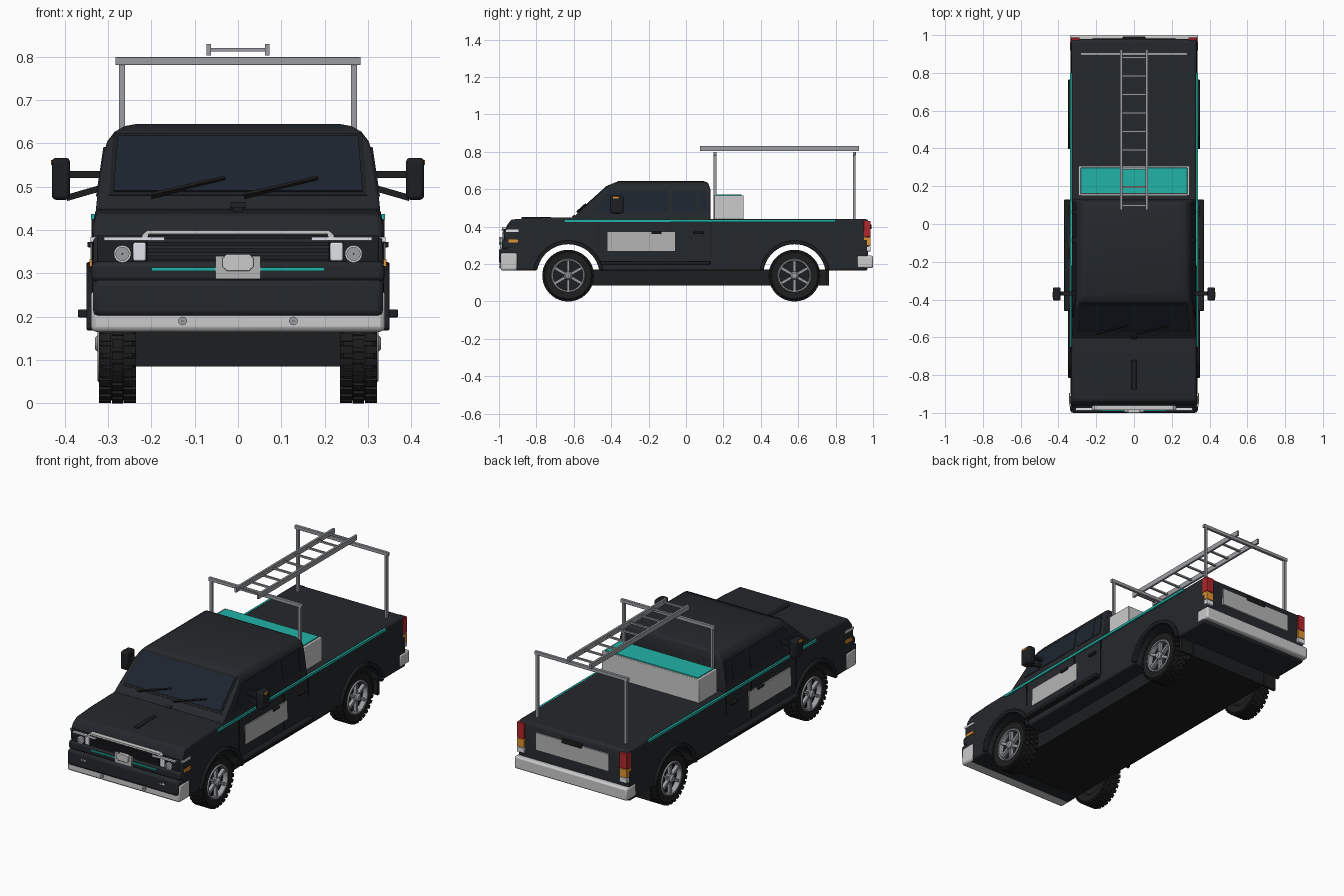
import bpy, bmesh, math
from math import sin, cos, pi, radians
from mathutils import Matrix, Vector

if "Cube" in bpy.data.objects:
    bpy.data.objects.remove(bpy.data.objects["Cube"])


def material(name, *rgb):
    m = bpy.data.materials.new(name)
    m.diffuse_color = (*rgb, 1)
    m.use_nodes = True
    m.node_tree.nodes["Principled BSDF"].inputs["Base Color"].default_value = m.diffuse_color
    return m


BODY = material("dark_paint", .018, .021, .025)
TRIM = material("black_trim", .012, .013, .015)
RUBBER = material("rubber", .013, .013, .014)
GLASS = material("dark_glass", .012, .018, .028)
TEAL = material("teal", .015, .45, .39)
CHROME = material("light_metal", .60, .61, .63)
STEEL = material("steel", .33, .34, .36)
PANEL = material("pale_panel", .46, .46, .46)
LENS = material("clear_lens", .75, .77, .82)
RED = material("red_lens", .45, .02, .025)
AMBER = material("amber_lens", .75, .30, .03)


def finish(name, bm, mat, mirror=False, bevel=0, seg=2):
    if mirror:
        copy = bmesh.ops.duplicate(bm, geom=bm.verts[:] + bm.edges[:] + bm.faces[:])["geom"]
        for v in copy:
            if isinstance(v, bmesh.types.BMVert):
                v.co.x *= -1
    bmesh.ops.recalc_face_normals(bm, faces=bm.faces[:])
    me = bpy.data.meshes.new(name)
    bm.to_mesh(me)
    bm.free()
    me.materials.append(mat)
    ob = bpy.data.objects.new(name, me)
    bpy.context.collection.objects.link(ob)
    if bevel:
        b = ob.modifiers.new("bevel", "BEVEL")
        b.width, b.segments, b.limit_method, b.angle_limit = bevel, seg, "ANGLE", radians(40)
    return ob


def add_box(bm, x0, x1, y0, y1, z0, z1, rot=None):
    m = Matrix.Translation(((x0 + x1) / 2, (y0 + y1) / 2, (z0 + z1) / 2)) @ Matrix.Diagonal((x1 - x0, y1 - y0, z1 - z0, 1))
    bmesh.ops.create_cube(bm, size=1, matrix=rot @ m if rot else m)


def box(name, mat, *dims, mirror=False, bevel=0):
    bm = bmesh.new()
    add_box(bm, *dims)
    return finish(name, bm, mat, mirror, bevel)


def add_prism(bm, pts, a, b, axis="x"):
    """Extrude a profile from a to b; points are (y,z) for axis x and (x,z) for axis y."""
    rows = [[bm.verts.new((t, p, z) if axis == "x" else (p, t, z)) for p, z in pts] for t in (a, b)]
    bm.faces.new(rows[0])
    bm.faces.new(rows[1][::-1])
    n = len(pts)
    for i in range(n):
        bm.faces.new((rows[0][i], rows[0][(i + 1) % n], rows[1][(i + 1) % n], rows[1][i]))


def prism(name, mat, pts, a, b, axis="x", mirror=False, bevel=0):
    bm = bmesh.new()
    add_prism(bm, pts, a, b, axis)
    return finish(name, bm, mat, mirror, bevel)


def add_lathe(bm, prof, cen, axis, n=40):
    """Revolve a closed (radius, offset) profile about an x or y axis through cen."""
    rings = []
    for k in range(n):
        c, s = cos(2 * pi * k / n), sin(2 * pi * k / n)
        rings.append([bm.verts.new(Vector(cen) + Vector((a, r * c, r * s) if axis == "x" else (r * c, a, r * s)))
                      for r, a in prof])
    for k in range(n):
        p, q = rings[k], rings[(k + 1) % n]
        for i in range(len(prof)):
            j = (i + 1) % len(prof)
            bm.faces.new((p[i], p[j], q[j], q[i]))


def arc(cy, r, a0, a1, n=20, cz=.138):
    return [(cy + r * cos(radians(a0 + (a1 - a0) * i / n)), cz + r * sin(radians(a0 + (a1 - a0) * i / n))) for i in range(n + 1)]


# Lower body: side profile with both wheel arches
WHEELS = (-.63, .58)
profile = [(-.94, .165)] + arc(-.63, .17, 171, 9) + arc(.58, .17, 171, 9) + [
    (.97, .165), (.98, .42), (.97, .44), (.13, .44), (-.60, .45), (-.80, .447), (-.935, .438),
    (-.955, .41), (-.972, .37), (-.965, .30)]
body = prism("lower_body", BODY, profile, -.337, .337, bevel=.01)
for v in body.data.vertices:
    if v.co.z > .40:
        v.co.x *= .98
box("underbody", TRIM, -.238, .238, -.75, .765, .085, .17)
box("mud_flap", RUBBER, .24, .32, .75, .765, .085, .18, mirror=True)

# Cab: cross-section extruded along y, sloped front cut with planes
half = [(.330, .43), (.326, .47), (.311, .575), (.302, .605), (.285, .627), (.262, .640), (.235, .645)]
bm = bmesh.new()
add_prism(bm, half + [(-x, z) for x, z in half[::-1]], -.66, .13, "y")
for p, n in (((0, -.60, .453), (0, -.90, 1.0)), ((0, -.405, .625), (0, -.42, 1)), ((0, .13, .60), (0, 1, .35)), ((0, .09, .645), (0, .35, 1))):
    bmesh.ops.bisect_plane(bm, geom=bm.verts[:] + bm.edges[:] + bm.faces[:], plane_co=p, plane_no=n, clear_outer=True)
    bmesh.ops.holes_fill(bm, edges=[e for e in bm.edges if e.is_boundary])
finish("cab", bm, BODY, bevel=.006)


# Windscreen, its frame and wipers lie on the sloped plane
def slope(x, z, off):
    return Vector((x, -.60 + (z - .453) / .9 - off * .67, z + off * .74))


def screen(name, mat, pts, off):
    bm = bmesh.new()
    rows = [[bm.verts.new(slope(x, z, o)) for x, z in pts] for o in (-.01, off)]
    bm.faces.new(rows[0])
    bm.faces.new(rows[1])
    for i in range(len(pts)):
        j = (i + 1) % len(pts)
        bm.faces.new((rows[0][i], rows[0][j], rows[1][j], rows[1][i]))
    finish(name, bm, mat)


screen("windscreen_frame", TRIM, [(-.298, .48), (.298, .48), (.288, .622), (-.288, .622)], .002)
screen("windscreen", GLASS, [(-.288, .488), (.288, .488), (.278, .615), (-.278, .615)], .005)
for i, x in enumerate((-.20, .015)):
    screen(f"wiper_{i}", RUBBER, [(x, .472), (x + .17, .512), (x + .17, .517), (x, .478)], .012)
screen("cowl_vent", RUBBER, [(-.017, .448), (.017, .448), (.017, .46), (-.017, .46)], .006)

# Side windows leaning with the cab
for name, pts in (("front_window", [(-.50, .478), (-.095, .478), (-.095, .592), (-.405, .592)]),
                  ("rear_window", [(-.075, .478), (.055, .478), (.055, .592), (-.075, .592)]),
                  ("quarter_window", [(.07, .478), (.115, .478), (.105, .592), (.07, .592)])):
    ob = prism(name, GLASS, pts, .28, .328, mirror=True)
    for v in ob.data.vertices:
        v.co.x -= math.copysign((v.co.z - .478) * .15, v.co.x)
box("rear_cab_window", GLASS, -.22, .22, .09, .122, .49, .59)

# Body side details
prism("side_stripe", TEAL, [(-.65, .424), (.80, .424), (.80, .437), (-.65, .437)], .32, .339, mirror=True)
box("door_panel", PANEL, .33, .3405, -.42, -.06, .27, .37, mirror=True)
box("door_handle", RUBBER, .33, .348, -.185, -.13, .36, .373, mirror=True, bevel=.003)
box("rear_door_handle", RUBBER, .33, .348, .04, .095, .36, .373, mirror=True, bevel=.003)
box("running_board", TRIM, .32, .37, -.46, .13, .198, .217, mirror=True, bevel=.004)
bm = bmesh.new()
for y in (-.47, -.085, .13):
    add_box(bm, .33, .3385, y - .0025, y + .0025, .22, .424)
finish("door_seams", bm, RUBBER, True)
bm = bmesh.new()
for y in WHEELS:
    add_prism(bm, arc(y, .168, 170, 10) + arc(y, .188, 10, 170), .325, .350)
finish("wheel_arch_flares", bm, TRIM, True, .004)

# Wheels: tyre, tread blocks, rim and spokes
for label, cy in zip(("front", "rear"), WHEELS):
    c = (0, cy, .138)
    bm = bmesh.new()
    add_lathe(bm, [(.088, .24), (.124, .236), (.132, .244), (.132, .313), (.124, .321), (.088, .317), (.08, .30), (.08, .25)], c, "x", 48)
    for k in range(30):
        for x0, x1, o in ((.236, .264, 0), (.266, .291, .5), (.293, .321, 0)):
            add_box(bm, x0, x1, -.009, .009, .128, .138, Matrix.Translation(c) @ Matrix.Rotation(2 * pi * (k + o) / 30, 4, "X"))
    finish(label + "_tyres", bm, RUBBER, True)
    bm = bmesh.new()
    add_lathe(bm, [(.001, .25), (.082, .25), (.082, .295), (.001, .295)], c, "x")
    finish(label + "_wheel_backs", bm, TRIM, True)
    bm = bmesh.new()
    add_lathe(bm, [(.091, .318), (.088, .295), (.078, .295), (.080, .322), (.087, .324)], c, "x")
    add_lathe(bm, [(.001, .29), (.024, .29), (.022, .322), (.014, .330), (.001, .330)], c, "x", 24)
    for k in range(6):
        add_box(bm, .298, .316, -.0075, .0075, .015, .082, Matrix.Translation(c) @ Matrix.Rotation(pi * k / 3, 4, "X"))
    finish(label + "_rims", bm, STEEL, True)

# Front bumper and grille
box("front_bumper_chrome", CHROME, -.34, .34, -.992, -.90, .165, .262, bevel=.012)
box("front_bumper_cover", BODY, -.336, .336, -1.0, -.915, .20, .285, bevel=.014)
box("front_valance", BODY, -.338, .338, -.985, -.92, .28, .328, bevel=.012)
bm = bmesh.new()
for i in range(4):
    add_box(bm, -.21, .21, -.982, -.93, .331 + i * .016, .341 + i * .016)
finish("grille_slats", bm, TRIM)
prism("grille_surround", CHROME, [(-.222, .378), (-.222, .388), (-.21, .399), (.21, .399), (.222, .388), (.222, .378),
                                  (.213, .378), (.206, .391), (-.206, .391), (-.213, .378)], -.985, -.95, "y")
box("grille_stripe", TEAL, -.20, .20, -.991, -.97, .305, .314)
box("front_plate", PANEL, -.052, .052, -.994, -.97, .287, .34)
prism("blank_badge", CHROME, [(x * .036, .325 + z * .02) for x, z in
                              ((-1, -.5), (-.7, -1), (.7, -1), (1, -.5), (1, .5), (.7, 1), (-.7, 1), (-1, .5))], -1.0, -.98, "y", bevel=.002)
box("fog_lights", LENS, .213, .257, -1.0, -.98, .24, .257, mirror=True, bevel=.003)
bm = bmesh.new()
add_lathe(bm, [(.001, -.998), (.01, -.998), (.01, -.95), (.001, -.95)], (.128, 0, .19), "y", 16)
finish("tow_hooks", bm, STEEL, True)

# Headlights and corner lamps
box("headlight_housing", TRIM, .21, .325, -.975, -.93, .322, .388, mirror=True, bevel=.004)
box("headlight_block", LENS, .213, .242, -.981, -.95, .329, .371, mirror=True, bevel=.003)
box("headlight_brow", LENS, .17, .31, -.987, -.95, .376, .384, mirror=True)
for name, r0, r1, y, m in (("headlight_ring", .015, .020, -.984, CHROME), ("headlight_lens", .001, .016, -.979, STEEL)):
    bm = bmesh.new()
    add_lathe(bm, [(r0, y), (r1, y), (r1, -.95), (r0, -.95)], (.267, 0, .345), "y", 28)
    finish(name, bm, m, True)
box("corner_lamp_clear", LENS, .32, .341, -.965, -.895, .372, .384, mirror=True)
box("corner_lamp_amber", AMBER, .32, .343, -.95, -.895, .316, .332, mirror=True)
box("hood_ridge", TRIM, -.012, .012, -.88, -.72, .43, .452, bevel=.003)

# Door mirrors
box("mirror_housing", TRIM, .388, .430, -.405, -.335, .47, .567, mirror=True, bevel=.009)
box("mirror_lamp", AMBER, .40, .432, -.39, -.36, .55, .562, mirror=True)
box("mirror_upper_arm", TRIM, .31, .395, -.378, -.358, .52, .536, mirror=True)
prism("mirror_lower_arm", TRIM, [(.315, .49), (.395, .467), (.395, .482), (.315, .505)], -.378, -.362, "y", mirror=True)

# Tail end
box("rear_bumper", CHROME, -.34, .34, .915, 1.0, .178, .245, bevel=.009)
box("tailgate_panel", PANEL, -.22, .22, .96, .986, .305, .40)
box("tailgate_handle", RUBBER, -.06, .06, .96, .992, .388, .412, bevel=.003)
for name, m, z0, z1 in (("tail_light_red", RED, .345, .43), ("tail_light_amber", AMBER, .297, .343), ("tail_light_clear", LENS, .268, .295)):
    box(name, m, .288, .333, .95, .987, z0, z1, mirror=True, bevel=.002)

# Tool chest
box("tool_chest", CHROME, -.295, .295, .15, .308, .435, .567, bevel=.003)
box("tool_chest_lid", TEAL, -.282, .282, .16, .298, .55, .572, bevel=.002)

# Rack and ladder
bm = bmesh.new()
for y in (.155, .90):
    add_box(bm, .261, .275, y - .007, y + .007, .43, .785)
finish("rack_posts", bm, STEEL, True)
bm = bmesh.new()
for y in (.155, .90):
    add_box(bm, -.283, .283, y - .008, y + .008, .781, .80)
finish("rack_crossbars", bm, STEEL, bevel=.002)
box("ladder_rails", STEEL, .062, .073, .075, .925, .803, .83, mirror=True)
bm = bmesh.new()
for i in range(9):
    add_box(bm, -.065, .065, .097 + i * .098 - .005, .097 + i * .098 + .005, .812, .821)
finish("ladder_rungs", bm, STEEL)

# Smooth shading with sharp edges kept
bpy.ops.object.select_all(action="SELECT")
bpy.context.view_layer.objects.active = body
bpy.ops.object.shade_smooth_by_angle(angle=radians(30))
